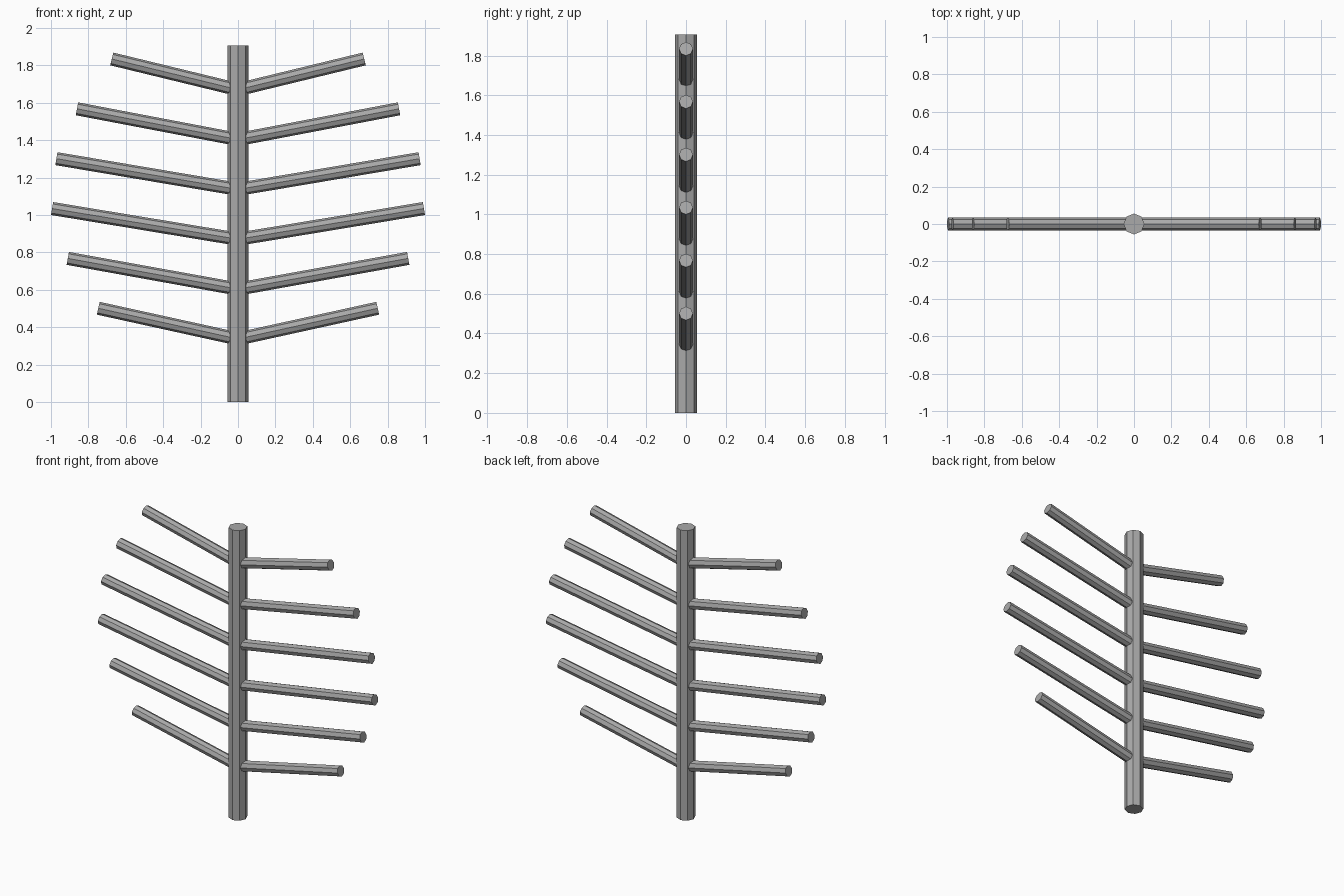
import bpy
from mathutils import Vector

if "Cube" in bpy.data.objects:
    bpy.data.objects.remove(bpy.data.objects["Cube"])

# Single flat grey
grey = bpy.data.materials.new("grey")
grey.use_nodes = True
colour = (0.4, 0.4, 0.4, 1)
grey.diffuse_color = colour
grey.node_tree.nodes["Principled BSDF"].inputs["Base Color"].default_value = colour


def rod(name, start, end, radius):
    """Eight-sided rod between two points, with an edge facing the front."""
    start, end = Vector(start), Vector(end)
    axis = end - start
    bpy.ops.mesh.primitive_cylinder_add(vertices=8, radius=radius, depth=axis.length,
                                        location=(start + end) / 2)
    obj = bpy.context.object
    obj.name = name
    obj.rotation_euler.y = Vector((axis.z, axis.x)).angle_signed(Vector((1, 0)))
    obj.data.materials.append(grey)
    return obj


# Upright trunk
rod("trunk", (0, 0, 0), (0, 0, 1.905), 0.056)

# Mirrored pairs of rising branches, bottom to top
reaches = [0.747, 0.91, 0.994, 0.971, 0.861, 0.675]
for i, reach in enumerate(reaches):
    base = 0.337 + 0.2666 * i
    for side, sign in (("left", 1), ("right", -1)):
        rod(f"branch_{side}_{i + 1}", (0, 0, base), (sign * reach, 0, base + 0.164), 0.035)
